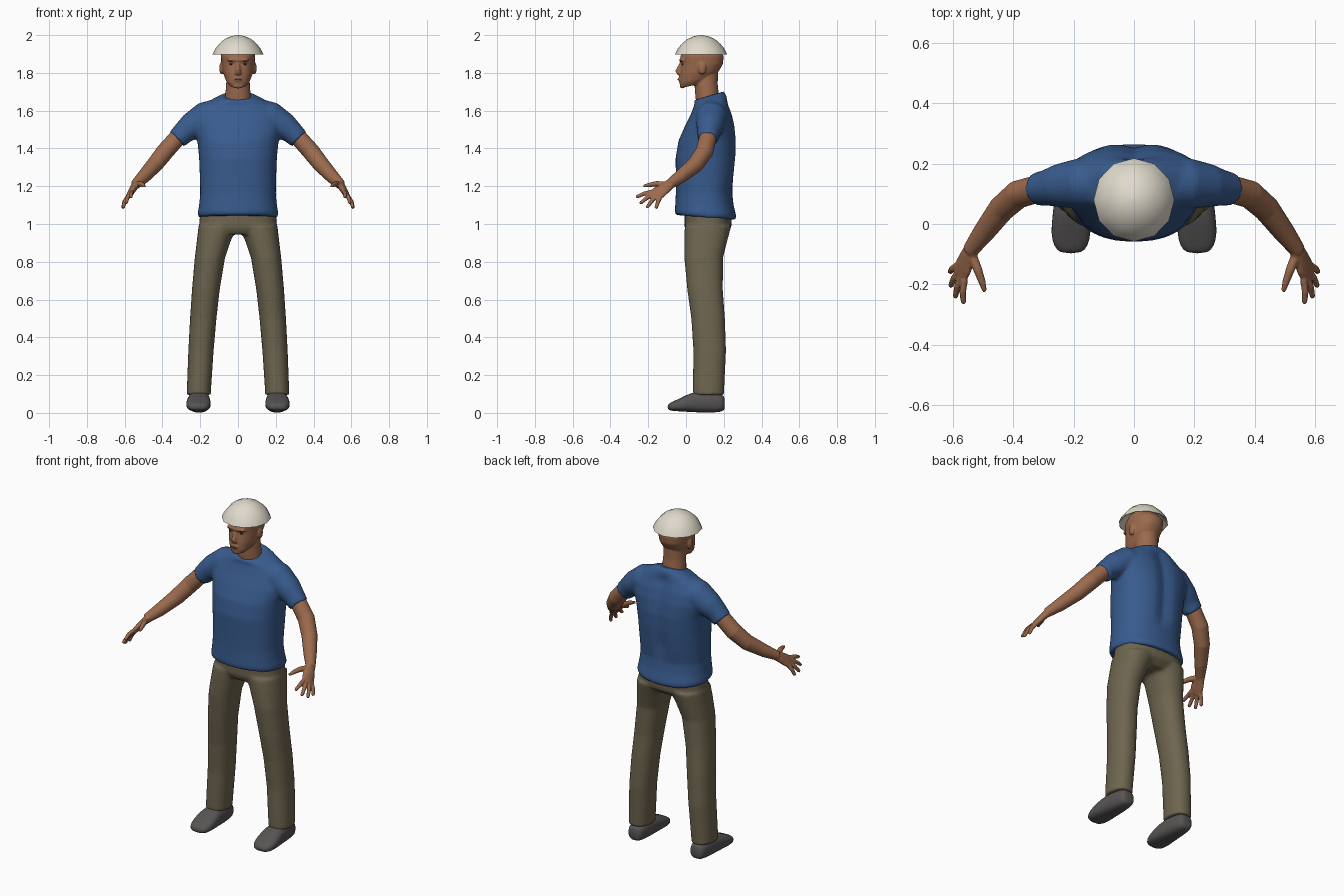
import bpy, bmesh, math
from mathutils import Vector, Matrix

if "Cube" in bpy.data.objects:
    bpy.data.objects.remove(bpy.data.objects["Cube"])


def material(name, rgb):
    m = bpy.data.materials.new(name)
    m.diffuse_color = (*rgb, 1)
    m.use_nodes = True
    m.node_tree.nodes["Principled BSDF"].inputs["Base Color"].default_value = m.diffuse_color
    return m


SKIN = material("brown skin", (0.33, 0.145, 0.075))
BLUE = material("blue cloth", (0.04, 0.105, 0.27))
KHAKI = material("khaki cloth", (0.155, 0.13, 0.078))
GREY = material("grey leather", (0.095, 0.09, 0.088))
WHITE = material("off white", (0.74, 0.70, 0.60))
DARK = material("dark brown", (0.035, 0.02, 0.015))
LIP = material("lip brown", (0.20, 0.075, 0.045))


def oval(n, p):
    # unit superellipse
    for i in range(n):
        a = 2 * math.pi * i / n
        c, s = math.cos(a), math.sin(a)
        yield (math.copysign(abs(c) ** (2 / p), c), math.copysign(abs(s) ** (2 / p), s))


def loft(bm, rings):
    # closed skin through rings of points
    vs = [[bm.verts.new(p) for p in r] for r in rings]
    n = len(vs[0])
    for a, b in zip(vs, vs[1:]):
        for i in range(n):
            j = (i + 1) % n
            bm.faces.new((a[i], a[j], b[j], b[i]))
    bm.faces.new(vs[0][::-1])
    bm.faces.new(vs[-1])


def stack(bm, rows, p=2.2, n=32, side=1):
    # horizontal rings: z, x0, x1, y0, y1, slope along y
    rings = []
    for z, x0, x1, y0, y1, *sl in rows:
        k = sl[0] if sl else 0
        cx, cy, rx, ry = (x0 + x1) / 2, (y0 + y1) / 2, (x1 - x0) / 2, (y1 - y0) / 2
        rings.append([Vector((side * (cx + rx * u), cy + ry * v, z + k * ry * v))
                      for u, v in oval(n, p)])
    loft(bm, rings)


def tube(bm, path, side=1, ref=(0, 1, 0), n=20):
    # limb along a path: x, y, z, radius along ref, radius across
    pts = [Vector(q[:3]) for q in path]
    rings = []
    for i, q in enumerate(path):
        t = (pts[min(i + 1, len(pts) - 1)] - pts[max(i - 1, 0)]).normalized()
        u = Vector(ref)
        u = (u - t * u.dot(t)).normalized()
        v = t.cross(u)
        ring = [pts[i] + u * a * q[3] + v * b * q[-1] for a, b in oval(n, 2)]
        rings.append([Vector((side * w.x, w.y, w.z)) for w in ring])
    loft(bm, rings)


def ball(bm, c, r):
    bmesh.ops.create_uvsphere(bm, u_segments=20, v_segments=12, radius=1,
                              matrix=Matrix.Translation(c) @ Matrix.Diagonal((*r, 1)))


def finish(name, bm, mat, voxel=0, smooth=0):
    bmesh.ops.recalc_face_normals(bm, faces=bm.faces)
    for f in bm.faces:
        f.smooth = True
    me = bpy.data.meshes.new(name)
    bm.to_mesh(me)
    bm.free()
    me.materials.append(mat)
    ob = bpy.data.objects.new(name, me)
    bpy.context.collection.objects.link(ob)
    if voxel:
        m = ob.modifiers.new("fuse", 'REMESH')
        m.mode, m.voxel_size, m.use_smooth_shade = 'VOXEL', voxel, True
        m = ob.modifiers.new("soften", 'SMOOTH')
        m.factor, m.iterations = 0.5, smooth
    return ob


# shirt: torso and both sleeves fused
bm = bmesh.new()
torso = [(1.035, .208, -.055, .262, -.08), (1.055, .214, -.059, .266, -.08),
         (1.10, .206, -.057, .252), (1.16, .20, -.054, .245), (1.25, .202, -.054, .257),
         (1.35, .206, -.055, .267), (1.44, .215, -.04, .27), (1.52, .235, -.005, .261),
         (1.58, .23, .025, .247), (1.63, .19, .045, .228), (1.662, .13, .043, .215, .2),
         (1.678, .088, .04, .2, .3)]
stack(bm, [(z, -w, w, *r) for z, w, *r in torso], 2.3, 48)
for v in bm.verts:  # shallow spine hollow
    if v.co.y > .15 and 1.2 < v.co.z < 1.64:
        v.co.y -= .018 * math.exp(-(v.co.x / .04) ** 2)
for s in (1, -1):
    tube(bm, [(.08, .135, 1.59, .08), (.175, .135, 1.562, .085), (.25, .127, 1.515, .072),
              (.29, .12, 1.482, .06), (.323, .116, 1.448, .055)], s)
finish("shirt", bm, BLUE, .009, 6)

# trousers: hips and both legs fused
bm = bmesh.new()
stack(bm, [(.945, -.15, .15, .01, .2), (.98, -.207, .207, -.008, .24),
           (1.07, -.2, .2, -.008, .245)], 2.4)
leg = [(.095, .143, .272, .037, .202), (.12, .143, .271, .036, .202), (.33, .129, .263, .039, .212),
       (.5, .114, .254, .028, .206), (.65, .097, .244, .007, .195), (.82, .069, .229, -.009, .196),
       (.92, .035, .217, -.009, .221), (.99, 0, .209, -.007, .24)]
for s in (1, -1):
    stack(bm, leg, 2.2, 32, s)
finish("trousers", bm, KHAKI, .009, 5)

# shoes
shoe = [(.205, .175, .235, .02, .08), (.195, .16, .252, .004, .1), (.11, .15, .262, 0, .118),
        (.03, .146, .27, .004, .11), (-.03, .142, .277, .008, .078), (-.075, .153, .266, .01, .058),
        (-.098, .175, .245, .018, .045)]
for s, label in ((1, "left"), (-1, "right")):
    bm = bmesh.new()
    loft(bm, [[Vector((s * ((x0 + x1) / 2 + (x1 - x0) / 2 * u), y,
                       (z0 + z1) / 2 + (z1 - z0) / 2 * v)) for u, v in oval(24, 2.6)]
              for y, x0, x1, z0, z1 in shoe])
    ob = finish(label + "_shoe", bm, GREY)
    ob.modifiers.new("round", 'SUBSURF').levels = 1

# arms with palm, four fingers and thumb
across = Vector((-.36, -.83, .43))
knuckle = Vector((.573, -.16, 1.157))
tips = [(.566, -.265, 1.142), (.594, -.245, 1.108), (.61, -.208, 1.086), (.612, -.16, 1.082)]
for s, label in ((1, "left"), (-1, "right")):
    bm = bmesh.new()
    tube(bm, [(.28, .122, 1.495, .043), (.325, .115, 1.452, .046), (.385, .098, 1.385, .047),
              (.44, .05, 1.315, .044), (.5, -.03, 1.25, .036), (.545, -.09, 1.208, .026)], s)
    tube(bm, [(.53, -.07, 1.222, .026, .022), (.55, -.105, 1.195, .032, .02),
              (.565, -.14, 1.17, .04, .017), (.577, -.167, 1.15, .038, .013)], s, across)
    for i, tip in enumerate(tips):
        a = knuckle + across * (.029 - .0193 * i)
        b = Vector(tip)
        m = a.lerp(b, .5) + Vector((.004, 0, .004))
        tube(bm, [(*a, .012), (*m, .0115), (*a.lerp(b, .92), .0095), (*b, .006)], s, across, 12)
    tube(bm, [(.537, -.105, 1.208, .017), (.517, -.155, 1.213, .015),
              (.503, -.195, 1.207, .012), (.495, -.225, 1.2, .007)], s, across, 12)
    finish(label + "_arm", bm, SKIN, .0045, 3)

# head: skull, neck, nose, brow, lips and ears fused
bm = bmesh.new()
skull = [(1.735, .045, -.024, .10, .25), (1.76, .064, -.034, .14, .2), (1.80, .079, -.033, .175, .1),
         (1.845, .087, -.026, .195), (1.89, .091, -.03, .2), (1.93, .078, 0, .165),
         (1.955, .05, .03, .13)]
stack(bm, [(z, -w, w, *r) for z, w, *r in skull], 2.2)
neck = [(1.60, .075, .06, .185), (1.67, .068, .05, .175), (1.74, .063, .045, .168), (1.81, .058, .05, .17)]
stack(bm, [(z, -w, w, *r) for z, w, *r in neck], 2)
nose = [(1.862, .008, -.03, 0), (1.812, .015, -.057, 0), (1.795, .02, -.051, 0), (1.785, .013, -.038, 0)]
stack(bm, [(z, -w, w, *r) for z, w, *r in nose], 2, 16)
ball(bm, (0, -.02, 1.868), (.06, .017, .011))
ball(bm, (0, -.033, 1.766), (.024, .01, .011))
ball(bm, (0, -.02, 1.732), (.03, .013, .015))
for s in (1, -1):
    ball(bm, (s * .088, .085, 1.825), (.011, .021, .033))
head = finish("head", bm, SKIN, .0055, 4)

# eyes, brows and mouth laid on the face
bpy.context.view_layer.update()
face = head.evaluated_get(bpy.context.evaluated_depsgraph_get())


def mark(bm, x, z, rx, rz):
    hit, p, *_ = face.ray_cast(Vector((x, -1, z)), Vector((0, 1, 0)))
    ball(bm, (x, p.y if hit else -.03, z), (rx, .003, rz))


for label, spots, mat in (("eyes", [(.035, 1.846, .012, .004), (-.035, 1.846, .012, .004)], DARK),
                          ("brows", [(.036, 1.864, .015, .0025), (-.036, 1.864, .015, .0025)], DARK),
                          ("mouth", [(0, 1.766, .02, .004)], LIP)):
    bm = bmesh.new()
    for spot in spots:
        mark(bm, *spot)
    finish(label, bm, mat)

# domed cap: hollow twelve-sided shell
bm = bmesh.new()
shell = [(.02, 1.975), (.09, 1.945), (.126, 1.9), (.134, 1.898), (.12, 1.928), (.1, 1.953),
         (.072, 1.978), (.04, 1.993), (.008, 2.0)]
loft(bm, [[Vector((r * u, .08 + r * 1.03 * v, z)) for u, v in oval(12, 2)] for r, z in shell])
cap = finish("cap", bm, WHITE)
bpy.context.view_layer.objects.active = cap
cap.select_set(True)
bpy.ops.object.shade_smooth_by_angle(angle=math.radians(45))
